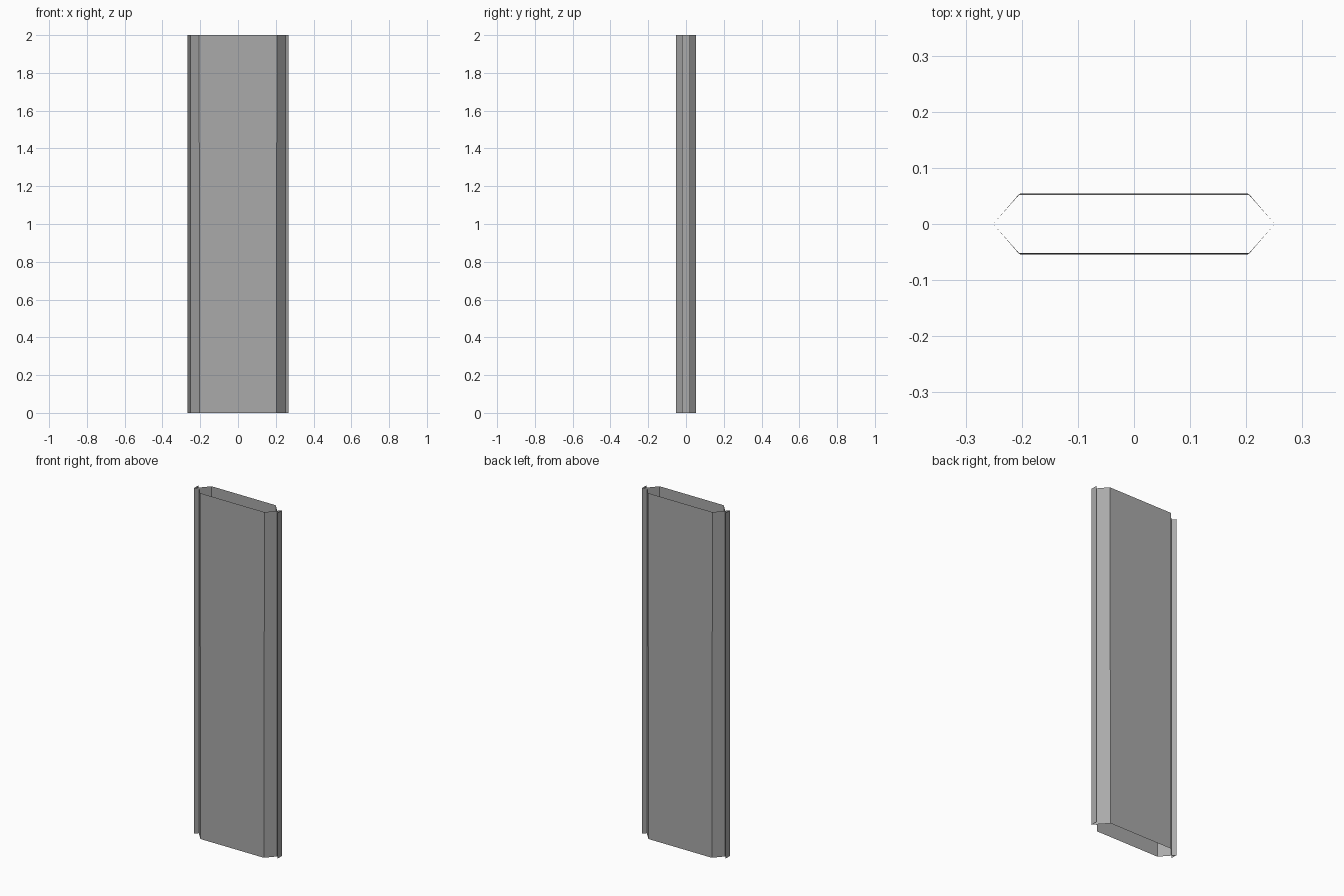
import bpy

if "Cube" in bpy.data.objects:
    bpy.data.objects.remove(bpy.data.objects["Cube"])

steel = bpy.data.materials.new("grey_steel")
steel.diffuse_color = (0.4, 0.4, 0.4, 1)
steel.use_nodes = True
steel.node_tree.nodes["Principled BSDF"].inputs["Base Color"].default_value = steel.diffuse_color


def open_tube(name, bottom, top, height=2.0):
    """Thin sheet wall between two matching outlines, open at both ends."""
    n = len(bottom)
    verts = [(x, y, 0) for x, y in bottom] + [(x, y, height) for x, y in top]
    faces = [(i, (i + 1) % n, n + (i + 1) % n, n + i) for i in range(n)]
    mesh = bpy.data.meshes.new(name)
    mesh.from_pydata(verts, [], faces)
    mesh.materials.append(steel)
    obj = bpy.data.objects.new(name, mesh)
    bpy.context.collection.objects.link(obj)
    return obj


def body_outline(x, y, tip=0.251):
    return [(-x, -y), (x, -y), (tip, 0), (x, y), (-x, y), (-tip, 0)]


# flattened hexagonal body, tapering very slightly
open_tube("panel_body", body_outline(0.203, 0.054), body_outline(0.206, 0.052))

# triangular edge channels meeting the body at its side seams
for side, label in ((-1, "left"), (1, "right")):
    outline = [(side * 0.251, 0), (side * 0.268, -0.02 * side), (side * 0.268, 0.02 * side)]
    open_tube(label + "_edge_channel", outline, outline)
